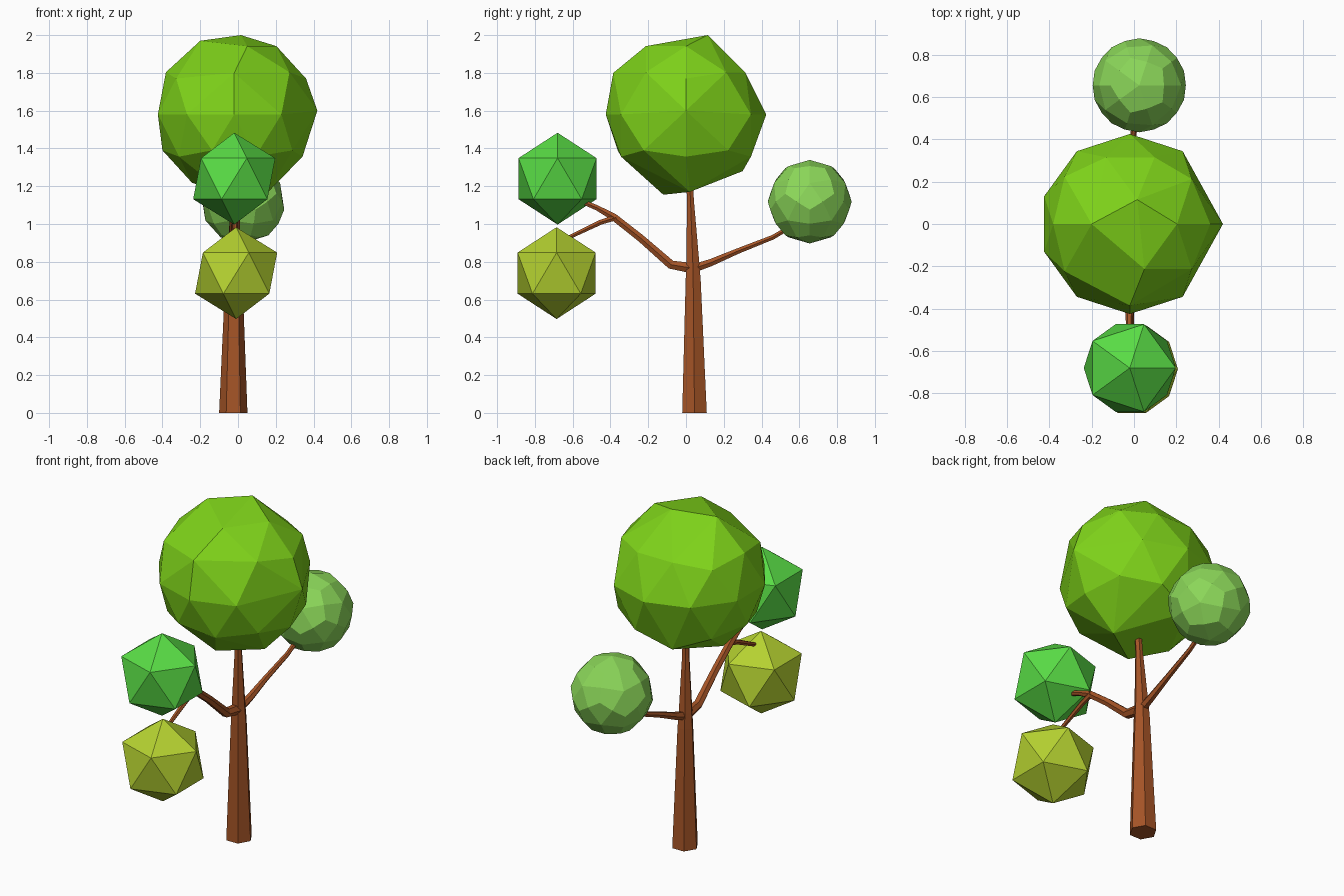
import bpy, bmesh
from math import cos, sin, pi
from mathutils import Vector

if "Cube" in bpy.data.objects:
    bpy.data.objects.remove(bpy.data.objects["Cube"])


def material(name, rgb):
    m = bpy.data.materials.new(name)
    m.diffuse_color = (*rgb, 1)
    m.use_nodes = True
    m.node_tree.nodes["Principled BSDF"].inputs["Base Color"].default_value = m.diffuse_color
    return m


bark = material("bark", (0.38, 0.09, 0.02))


def limb(name, path, sides=6):
    """Tapered faceted tube; path is (x, y, z, radius), bending in the yz plane."""
    bm = bmesh.new()
    pts = [Vector(p[:3]) for p in path]
    ux = Vector((1, 0, 0))
    rings = []
    for i, p in enumerate(path):
        d = pts[min(i + 1, len(pts) - 1)] - pts[max(i - 1, 0)]
        v = d.cross(ux).normalized()
        rings.append([bm.verts.new(pts[i] + p[3] * (ux * cos(a) + v * sin(a)))
                      for a in (2 * pi * k / sides for k in range(sides))])
    for a, b in zip(rings, rings[1:]):
        for k in range(sides):
            n = (k + 1) % sides
            bm.faces.new((a[k], a[n], b[n], b[k]))
    bm.faces.new(rings[0])
    bm.faces.new(rings[-1])
    bmesh.ops.recalc_face_normals(bm, faces=bm.faces)
    me = bpy.data.meshes.new(name)
    bm.to_mesh(me)
    bm.free()
    me.materials.append(bark)
    ob = bpy.data.objects.new(name, me)
    bpy.context.collection.objects.link(ob)
    return ob


def foliage(name, loc, radius, subdiv, rgb):
    bpy.ops.mesh.primitive_ico_sphere_add(subdivisions=subdiv, radius=radius, location=loc)
    ob = bpy.context.object
    ob.name = name
    ob.data.materials.append(material(name, rgb))
    return ob


# Trunk and branches
limb("trunk", [(-0.025, 0.045, 0, 0.075), (-0.022, 0.038, 0.70, 0.046),
               (-0.022, 0.036, 0.79, 0.040), (-0.015, 0.024, 1.12, 0.021),
               (-0.012, 0.018, 1.24, 0.020)])
limb("front_branch", [(-0.022, 0.04, 0.765, 0.032), (-0.022, -0.08, 0.785, 0.027),
                      (-0.022, -0.24, 0.925, 0.023), (-0.022, -0.38, 1.035, 0.022),
                      (-0.022, -0.47, 1.085, 0.016), (-0.022, -0.60, 1.14, 0.013)])
limb("front_lower_twig", [(-0.015, -0.37, 1.035, 0.017), (-0.015, -0.45, 1.01, 0.015),
                          (-0.012, -0.66, 0.91, 0.011)])
limb("back_branch", [(-0.022, 0.04, 0.765, 0.026), (-0.015, 0.13, 0.795, 0.022),
                     (-0.01, 0.27, 0.855, 0.017), (0.0, 0.46, 0.93, 0.014),
                     (0.005, 0.58, 1.0, 0.013)])

# Main crown: facets thinned out by merging neighbouring corners
crown = foliage("main_crown", (-0.02, 0, 1.58), 0.425, 2, (0.21, 0.65, 0.01))
bm = bmesh.new()
bm.from_mesh(crown.data)
for target in [(0.44, 0, 0.02), (0.035, 0.115, 0.42), (-0.18, 0, 0.39),
               (-0.04, -0.12, -0.425), (-0.10, 0.30, -0.30), (0.18, 0.02, -0.41),
               (0, -0.385, 0.22)]:
    t = Vector(target)
    near = sorted(bm.verts, key=lambda v: (v.co - t).length)[:2]
    bmesh.ops.pointmerge(bm, verts=near, merge_co=t)
for v in bm.verts:
    if v.co.y > 0.33 and 0.15 < v.co.z < 0.25:
        v.co.y, v.co.z = 0.315, 0.22
bmesh.ops.recalc_face_normals(bm, faces=bm.faces)
bm.to_mesh(crown.data)
bm.free()

# Small leaf clumps
foliage("front_upper_clump", (-0.02, -0.68, 1.24), 0.243, 1, (0.10, 0.72, 0.06))
foliage("front_lower_clump", (-0.01, -0.685, 0.74), 0.243, 1, (0.46, 0.64, 0.03))
back = foliage("back_clump", (0.025, 0.655, 1.118), 0.298, 1, (0.26, 0.68, 0.10))
sub = back.modifiers.new("kite_faces", 'SUBSURF')
sub.levels = sub.render_levels = 1
